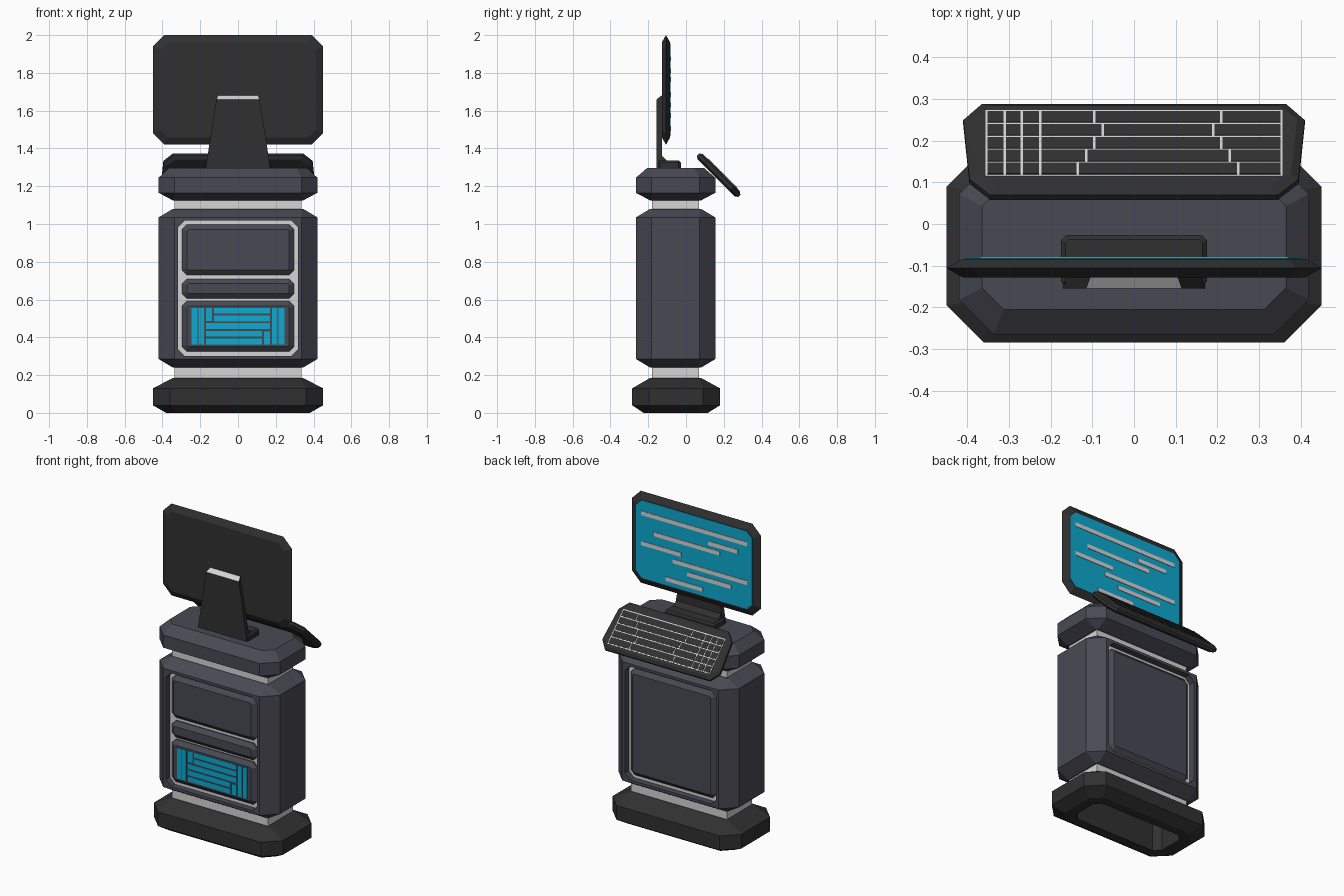
import bpy, bmesh, math
from mathutils import Matrix, Vector

if "Cube" in bpy.data.objects:
    bpy.data.objects.remove(bpy.data.objects["Cube"])


def material(name, rgb):
    m = bpy.data.materials.new(name)
    m.diffuse_color = (*rgb, 1)
    m.use_nodes = True
    m.node_tree.nodes["Principled BSDF"].inputs["Base Color"].default_value = m.diffuse_color
    return m


SLATE = material("slate", (0.066, 0.066, 0.087))
DARK = material("charcoal", (0.03, 0.03, 0.03))
LIGHT = material("light_grey", (0.66, 0.66, 0.66))
BLUE = material("screen_blue", (0.004, 0.40, 0.64))

UP = Matrix.Identity(4)
FRONT = Matrix.Rotation(math.pi / 2, 4, 'X')          # local z -> -y
BACK = Matrix.Rotation(math.pi, 4, 'Z') @ FRONT       # local z -> +y
TILT = Matrix.Translation((0, 0.173, 1.258)) @ Matrix.Rotation(-math.pi / 4, 4, 'X')


def oct_ring(x0, x1, y0, y1, c, z):
    """Rectangle with cut corners at height z."""
    if c == 0:
        pts = [(x0, y0), (x1, y0), (x1, y1), (x0, y1)]
    else:
        pts = [(x0 + c, y0), (x1 - c, y0), (x1, y0 + c), (x1, y1 - c),
               (x1 - c, y1), (x0 + c, y1), (x0, y1 - c), (x0, y0 + c)]
    return [(x, y, z) for x, y in pts]


def add_loft(bm, rings, mat):
    vs = [[bm.verts.new(mat @ Vector(p)) for p in r] for r in rings]
    n = len(vs[0])
    for a, b in zip(vs, vs[1:]):
        for i in range(n):
            j = (i + 1) % n
            bm.faces.new((a[i], a[j], b[j], b[i]))
    bm.faces.new(vs[0][::-1])
    bm.faces.new(vs[-1])


def finish(name, bm, mats):
    bmesh.ops.recalc_face_normals(bm, faces=bm.faces)
    me = bpy.data.meshes.new(name)
    bm.to_mesh(me)
    bm.free()
    for m in mats:
        me.materials.append(m)
    ob = bpy.data.objects.new(name, me)
    bpy.context.collection.objects.link(ob)
    return ob


def loft(name, rings, mat, color):
    bm = bmesh.new()
    add_loft(bm, rings, mat)
    return finish(name, bm, [color])


def plates(name, rects, z, thick, mat, color):
    """Thin rectangular plates (x0, x1, y0, y1) lying on local height z."""
    bm = bmesh.new()
    for x0, x1, y0, y1 in rects:
        add_loft(bm, [oct_ring(x0, x1, y0, y1, 0, h) for h in (z - 0.002, z + thick)], mat)
    return finish(name, bm, [color])


def cut(target, cutter):
    m = target.modifiers.new("opening", 'BOOLEAN')
    m.operation, m.solver, m.object = 'DIFFERENCE', 'EXACT', cutter
    bpy.context.view_layer.objects.active = target
    bpy.ops.object.modifier_apply(modifier=m.name)
    bpy.data.objects.remove(cutter)


# Base with open underside
base = loft("base", [
    oct_ring(-.38, .38, -.225, .115, .06, 0),
    oct_ring(-.45, .45, -.285, .18, .09, .04),
    oct_ring(-.45, .45, -.285, .18, .09, .13),
    oct_ring(-.345, .345, -.19, .08, .01, .185)], UP, DARK)
cut(base, loft("base_cutter", [oct_ring(-.32, .32, -.17, .06, .04, z) for z in (-.05, .177)], UP, DARK))

# Light inner column visible between the sections
loft("inner_column", [oct_ring(-.335, .335, -.18, .07, 0, z) for z in (.172, 1.15)], UP, LIGHT)

# Cabinet body with a window through front and back
body = loft("cabinet_body", [
    oct_ring(-.345, .345, -.19, .08, .01, .24),
    oct_ring(-.42, .42, -.265, .155, .083, .285),
    oct_ring(-.42, .42, -.265, .155, .083, 1.035),
    oct_ring(-.345, .345, -.19, .08, .01, 1.08)], UP, SLATE)
cut(body, loft("window_cutter", [oct_ring(-.318, .318, .302, 1.018, .035, w) for w in (-.5, .5)], FRONT, SLATE))
loft("window_lining", [oct_ring(-.325, .325, -.225, .115, 0, z) for z in (.295, 1.025)], UP, LIGHT)


# Bevelled panels set in the windows
def panel(name, z0, z1, floor, mat):
    b, x = .026, .297
    loft(name, [
        oct_ring(-x, x, z0, z1, .026, floor - .01),
        oct_ring(-x, x, z0, z1, .026, floor + .008),
        oct_ring(-x + b, x - b, z0 + b, z1 - b, .008, floor + .03)], mat, SLATE)


panel("front_panel_upper", .73, .998, .225, FRONT)
panel("front_panel_middle", .605, .71, .225, FRONT)
panel("front_panel_lower", .325, .592, .225, FRONT)
panel("back_panel", .325, .998, .115, BACK)

# Blue indicator bars on the lower panel
bars = [(s * .23 - .015, s * .23 + .015, .362, .555) for s in (-1, 1)]
bars += [(s * .195 - .014, s * .195 + .014, .362, .555) for s in (-1, 1)]
bars += [(-.17, -.138, .487, .555), (.138, .17, .362, .43)]
for i in range(5):
    z = .525 - i * .0405
    bars.append((-.128 if i < 2 else -.17, .128 if i > 2 else .17, z, z + .031))
plates("indicator_bars", bars, .255, .003, FRONT, BLUE)

# Top cap
loft("top_cap", [
    oct_ring(-.345, .345, -.19, .08, .01, 1.125),
    oct_ring(-.42, .42, -.265, .155, .083, 1.165),
    oct_ring(-.42, .42, -.265, .155, .083, 1.245),
    oct_ring(-.365, .365, -.205, .095, .052, 1.297)], UP, SLATE)

# Monitor stand: foot, fillet and tapered upright with a light top
loft("stand_foot", [oct_ring(-.175, .175, -.15, -.027, .012, 1.29),
                    oct_ring(-.175, .175, -.15, -.027, .012, 1.325),
                    oct_ring(-.165, .165, -.15, -.037, .008, 1.335)], UP, DARK)
loft("stand_fillet", [oct_ring(-.16, .16, -.14, -.095, 0, 1.33),
                      oct_ring(-.155, .155, -.14, -.128, 0, 1.362)], UP, DARK)
stand = loft("stand_upright", [
    oct_ring(-.172, .172, -.155, -.127, 0, 1.29),
    [(-.115, -.155, 1.66), (.115, -.155, 1.66), (.105, -.127, 1.682), (-.105, -.127, 1.682)]], UP, DARK)
stand.data.materials.append(LIGHT)
for f in stand.data.polygons:
    f.material_index = int(f.center.z > 1.65)

# Monitor with knife edges all round
loft("monitor", [
    oct_ring(-.412, .412, 1.458, 1.962, .04, .084),
    oct_ring(-.45, .45, 1.42, 2.0, .06, .106),
    oct_ring(-.412, .412, 1.458, 1.962, .04, .128)], FRONT, DARK)
loft("screen", [oct_ring(-.405, .405, 1.465, 1.955, .038, w) for w in (-.086, -.082)], BACK, BLUE)
lines = [(1.875, -.37, .37), (1.81, .10, .305), (1.765, -.28, .18), (1.685, -.37, -.09),
         (1.63, -.15, .37), (1.575, -.05, .26), (1.505, -.20, .06)]
plates("screen_lines", [(a, b, z - .013, z + .013) for z, a, b in lines], -.082, .003, BACK, LIGHT)


# Tilted keyboard, wider along its low edge
def key_ring(d, z):
    half = [(.345 - d, -.155 + d), (.395 - d, -.10 + d * .4), (.41 - d, .10 - d * .4), (.365 - d, .155 - d)]
    return [(x, y, z) for x, y in half] + [(-x, y, z) for x, y in half[::-1]]


loft("keyboard", [key_ring(.018, -.02), key_ring(0, -.008), key_ring(0, .008), key_ring(.018, .02)], TILT, DARK)
plates("key_backing", [(-.357, .357, -.104, .121)], .02, .002, TILT, LIGHT)

# Keys: gaps between them show the light backing
keys, g, rowh = [], .003, .0438
splits = [(-.135, .25), (-.115, .23), (-.095, .21), (-.075, .19), (-.095, .21)]
for i, (a, b) in enumerate(splits):
    xs = [-.355, -.31, -.27, -.225, a, b, .355]
    y = -.101 + i * rowh
    for x0, x1 in zip(xs, xs[1:]):
        keys.append((x0 + g, x1 - g, y + g, y + rowh - g))
plates("keys", keys, .022, .002, TILT, DARK)
